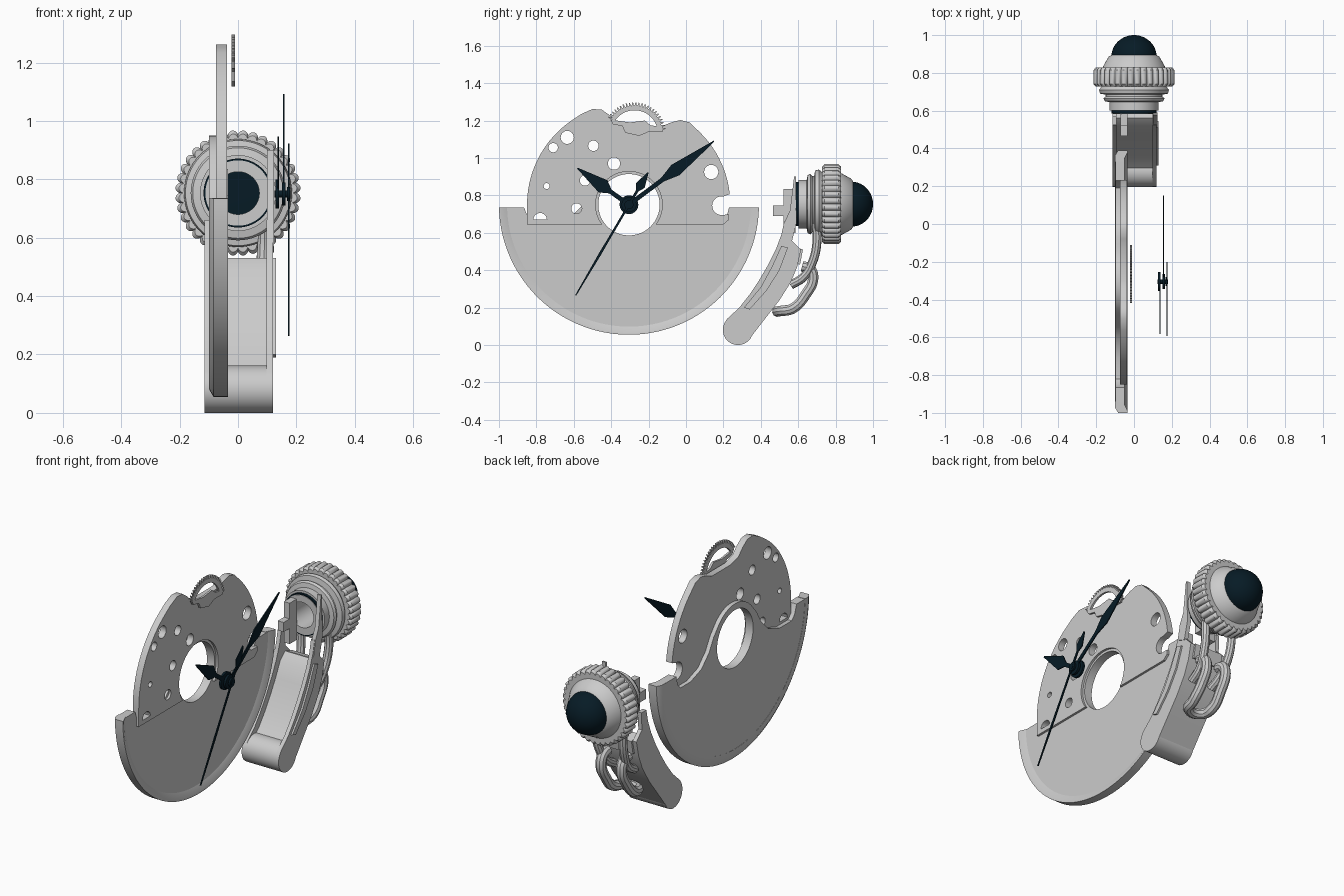
import bpy, bmesh
from math import sin, cos, pi, radians, hypot, asin
from mathutils import Matrix, Vector

if "Cube" in bpy.data.objects:
    bpy.data.objects.remove(bpy.data.objects["Cube"])

def material(name, rgb):
    m = bpy.data.materials.new(name)
    m.use_nodes = True
    m.diffuse_color = (*rgb, 1)
    m.node_tree.nodes["Principled BSDF"].inputs["Base Color"].default_value = (*rgb, 1)
    return m

STEEL = material("steel", (0.6, 0.6, 0.6))
NAVY = material("navy", (0.002, 0.011, 0.019))
DIAL = (-0.305, 0.75)         # centre of the movement in y, z
CROWN_Z = 0.753

def finish(name, mesh, mat):
    mesh.materials.clear()
    mesh.materials.append(mat)
    ob = bpy.data.objects.new(name, mesh)
    bpy.context.collection.objects.link(ob)
    bpy.ops.object.select_all(action="DESELECT")
    ob.select_set(True)
    bpy.context.view_layer.objects.active = ob
    bpy.ops.object.shade_smooth_by_angle(angle=radians(35))

def curve_mesh(cu):
    tmp = bpy.data.objects.new("tmp", cu)
    bpy.context.collection.objects.link(tmp)
    dg = bpy.context.evaluated_depsgraph_get()
    mesh = bpy.data.meshes.new_from_object(tmp.evaluated_get(dg))
    bpy.data.objects.remove(tmp)
    return mesh

def plate(name, loops, x0, x1, mat=STEEL):
    """Extrude y-z outlines along x; inner loops become holes."""
    cu = bpy.data.curves.new(name, "CURVE")
    cu.dimensions, cu.fill_mode = "2D", "BOTH"
    cu.extrude = (x1 - x0) / 2
    for pts in loops:
        sp = cu.splines.new("POLY")
        sp.points.add(len(pts) - 1)
        sp.use_cyclic_u = True
        for p, (y, z) in zip(sp.points, pts):
            p.co = (y, z, 0, 1)
    mesh = curve_mesh(cu)
    mesh.transform(Matrix(((0, 0, 1, (x0 + x1) / 2), (1, 0, 0, 0), (0, 1, 0, 0), (0, 0, 0, 1))))
    finish(name, mesh, mat)

def tube(name, pts, radius, mat=STEEL):
    cu = bpy.data.curves.new(name, "CURVE")
    cu.dimensions, cu.bevel_depth, cu.bevel_resolution = "3D", radius, 3
    cu.use_fill_caps = True
    sp = cu.splines.new("BEZIER")
    sp.bezier_points.add(len(pts) - 1)
    for p, co in zip(sp.bezier_points, pts):
        p.co = co
        p.handle_left_type = p.handle_right_type = "AUTO"
    finish(name, curve_mesh(cu), mat)

def arc(c, r, a0=0, a1=360, n=40):
    full = abs(a1 - a0) == 360
    steps = [radians(a0 + (a1 - a0) * i / (n if full else n - 1)) for i in range(n)]
    return [(c[0] + r * cos(a), c[1] + r * sin(a)) for a in steps]

def lathe(name, prof, place, a0=0, a1=2 * pi, n=64, mat=STEEL, ripple=None):
    """Sweep a closed (radius, axial) section; place maps (u, v, axial) to space."""
    bm = bmesh.new()
    full = abs(a1 - a0 - 2 * pi) < 1e-6
    rings = []
    for i in range(n if full else n + 1):
        a = a0 + (a1 - a0) * i / n
        row = []
        for r, t in prof:
            rr = r + (ripple(a) if ripple and r > 0.19 else 0)
            row.append(bm.verts.new(place(rr * cos(a), rr * sin(a), t)))
        rings.append(row)
    m = len(prof)
    for i in range(n):
        p, q = rings[i], rings[(i + 1) % len(rings)]
        for j in range(m):
            bm.faces.new((p[j], p[(j + 1) % m], q[(j + 1) % m], q[j]))
    if not full:
        bm.faces.new(rings[0])
        bm.faces.new(rings[-1])
    bmesh.ops.remove_doubles(bm, verts=bm.verts, dist=1e-5)
    bmesh.ops.dissolve_degenerate(bm, edges=bm.edges, dist=1e-5)
    bmesh.ops.recalc_face_normals(bm, faces=bm.faces)
    mesh = bpy.data.meshes.new(name)
    bm.to_mesh(mesh)
    bm.free()
    finish(name, mesh, mat)

def on_dial(u, v, t):
    return (t, DIAL[0] + u, DIAL[1] + v)

def on_crown(u, v, t):
    return (u, t, CROWN_Z + v)

# Movement plate with drilled holes, a side notch, a scooped top and an open centre
outline = [(-0.85, 0.645)] + arc(DIAL, 0.545, 180, 125, 14)
outline += [(-0.56, 1.235), (-0.5, 1.262), (-0.45, 1.258), (-0.41, 1.23), (-0.37, 1.19), (-0.3, 1.17),
            (-0.13, 1.17), (-0.08, 1.19), (-0.03, 1.203), (0.02, 1.19)]
outline += arc(DIAL, 0.542, 45, 6, 12) + arc((0.19, 0.745), 0.05, 80, 260, 12)
outline += [(0.23, 0.697), (0.23, 0.67), (0.2, 0.645)]
outline += arc(DIAL, 0.178, -36.2, 216.2, 56)
drill = [(-0.635, 1.11, 0.035), (-0.71, 1.055, 0.025), (-0.495, 1.065, 0.028), (-0.385, 0.97, 0.033),
         (-0.54, 0.88, 0.028), (-0.745, 0.85, 0.016), (-0.585, 0.73, 0.028), (0.135, 0.925, 0.038)]
slot = arc((-0.78, 0.67), 0.036, 0, 180, 12)
holes = [arc((y, z), r, n=24) for y, z, r in drill]
plate("movement_plate", [outline, slot] + holes, -0.075, -0.037)

# Winding rotor: web with a hub bump, and a heavy rim chamfered on both sides
web = arc(DIAL, 0.655, 181.4, 358.6, 64)
web += [(0.23, 0.734), (0.215, 0.68), (0.19, 0.655), (0.1, 0.655), (0.0, 0.69), (-0.07, 0.76), (-0.11, 0.83)]
web += arc(DIAL, 0.2, 40, 140, 20)
web += [(-0.5, 0.83), (-0.54, 0.76), (-0.61, 0.69), (-0.71, 0.655), (-0.82, 0.655), (-0.845, 0.68), (-0.865, 0.734)]
plate("rotor_web", [web, arc(DIAL, 0.164, n=64)], -0.099, -0.05)
tilt = asin(0.015 / 0.695)
lathe("rotor_rim", [(0.695, -0.084), (0.695, -0.034), (0.685, -0.034), (0.635, -0.058), (0.635, -0.1), (0.668, -0.1)],
      on_dial, pi + tilt, 2 * pi - tilt, 80)

# Toothed sector above the plate
hub = (-0.275, 1.13)
teeth = []
for i in range(24):
    a = 6 + i * 6
    teeth += arc(hub, 0.15, a, a + 1.6, 2) + arc(hub, 0.167, a + 2.6, a + 4.4, 2)
plate("gear_sector", [teeth + arc(hub, 0.125, 148, 6, 30)], -0.022, -0.01)
plate("gear_bridge", [[(-0.405, 1.205), (-0.39, 1.18), (-0.34, 1.17), (-0.325, 1.135), (-0.25, 1.118), (-0.2, 1.14),
                       (-0.125, 1.14), (-0.125, 1.165), (-0.19, 1.175), (-0.22, 1.2), (-0.3, 1.19)]], -0.022, -0.01)

# Hands: narrow stem, diamond blade, round hub
def blade(name, tip, stem, wide, half, x):
    d = Vector(tip) - Vector(DIAL)
    length = hypot(*d)
    d.normalize()
    side = Vector((-d.y, d.x))
    shape = [(0, stem), (wide * 0.72, stem), (wide, half), (length, 0.003)]
    shape += [(s, -w) for s, w in reversed(shape)]
    pts = [Vector(DIAL) + d * s + side * w for s, w in shape]
    plate(name, [[tuple(p) for p in pts]], x - 0.003, x + 0.003, NAVY)

blade("hour_hand", (-0.58, 0.945), 0.012, 0.17, 0.04, 0.138)
blade("minute_hand", (0.15, 1.09), 0.012, 0.31, 0.035, 0.157)
blade("second_hand", (-0.59, 0.265), 0.006, 0.3, 0.007, 0.174)
blade("second_hand_tail", (-0.203, 0.922), 0.007, 0.12, 0.026, 0.174)
for name, r, x0, x1 in (("hour_hub", 0.05, 0.128, 0.141), ("minute_hub", 0.04, 0.15, 0.163),
                        ("second_hub", 0.024, 0.168, 0.178), ("hand_pin", 0.012, 0.125, 0.18)):
    plate(name, [arc(DIAL, r, n=32)], x0, x1, NAVY)

# Crown: hollow stepped body, knurled grip, dome and dark gasket
lathe("crown_body", [(0.073, 0.583), (0.112, 0.583), (0.112, 0.602), (0.13, 0.602), (0.13, 0.645), (0.155, 0.65),
                     (0.162, 0.665), (0.15, 0.675), (0.15, 0.685), (0.18, 0.69), (0.185, 0.71), (0.17, 0.73),
                     (0.172, 0.815), (0.163, 0.835), (0.135, 0.885), (0.118, 0.895), (0.073, 0.885)], on_crown)
lathe("crown_grip", [(0.16, 0.728), (0.192, 0.728), (0.204, 0.74), (0.204, 0.815), (0.192, 0.828), (0.16, 0.828)],
      on_crown, n=288, ripple=lambda a: 0.014 * abs(sin(18 * a)) ** 0.7 - 0.003)
dome = [(0, 0.88)] + [(0.12 * cos(t * pi / 28), 0.885 + 0.115 * sin(t * pi / 28)) for t in range(15)]
lathe("crown_dome", dome, on_crown, mat=NAVY)
lathe("crown_gasket", [(0.108, 0.586), (0.118, 0.586), (0.118, 0.601), (0.108, 0.601)], on_crown, mat=NAVY)
plate("crown_lug", [[(0.465, 0.69), (0.52, 0.69), (0.52, 0.6), (0.585, 0.6), (0.585, 0.835), (0.52, 0.835),
                     (0.52, 0.745), (0.465, 0.745)]], -0.072, -0.035)

# Clasp: two cheeks, a recessed curved body and a rounded foot
inner = [(0.22, 0.14), (0.285, 0.2), (0.34, 0.27), (0.39, 0.345), (0.44, 0.43), (0.48, 0.51), (0.51, 0.59)]
outer = [(0.615, 0.51), (0.595, 0.42), (0.56, 0.335), (0.5, 0.24), (0.43, 0.15), (0.345, 0.04)]
toe_centre = (0.278, 0.081)
plate("clasp_body", [[(y + 0.035, z - 0.02) for y, z in inner[:-1]] + [(0.56, 0.53)] + outer], -0.1, 0.105)
plate("clasp_foot", [arc(toe_centre, 0.081, n=40)], -0.113, 0.12)
cheek = inner + [(0.525, 0.66), (0.57, 0.66), (0.565, 0.56)] + outer + arc(toe_centre, 0.081, -30, -215, 18)
for name, x0, x1 in (("left_cheek", 0.097, 0.12), ("right_cheek", -0.115, -0.092)):
    plate(name, [cheek], x0, x1)
plate("left_spike", [[(0.51, 0.57), (0.565, 0.55), (0.59, 0.65), (0.588, 0.9), (0.578, 0.9), (0.556, 0.72),
                      (0.528, 0.66)]], 0.1, 0.124)
plate("left_rail", [[(0.31, 0.2), (0.34, 0.19), (0.43, 0.29), (0.5, 0.4), (0.545, 0.52), (0.51, 0.53),
                     (0.46, 0.42), (0.4, 0.31)]], 0.118, 0.13)

# Hinge block, arms reaching up to the crown, and the wire loop
plate("hinge_block", [[(0.565, 0.53), (0.625, 0.51), (0.61, 0.43), (0.56, 0.44)]], -0.09, 0.095)
for name, s in (("left_arm", 1), ("right_arm", -1)):
    tube(name, [(x * s, y, z) for x, y, z in
                ((0.09, 0.695, 0.66), (0.088, 0.7, 0.55), (0.08, 0.675, 0.44), (0.07, 0.63, 0.365),
                 (0.065, 0.56, 0.32))], 0.024)
leg = [(0.62, 0.42), (0.66, 0.41), (0.68, 0.36), (0.64, 0.27), (0.57, 0.195)]
loop = [(0.065, y, z) for y, z in leg] + [(0.045, 0.505, 0.182), (-0.045, 0.505, 0.182)]
loop += [(-0.065, y, z) for y, z in reversed(leg)]
tube("wire_loop", loop, 0.029)
